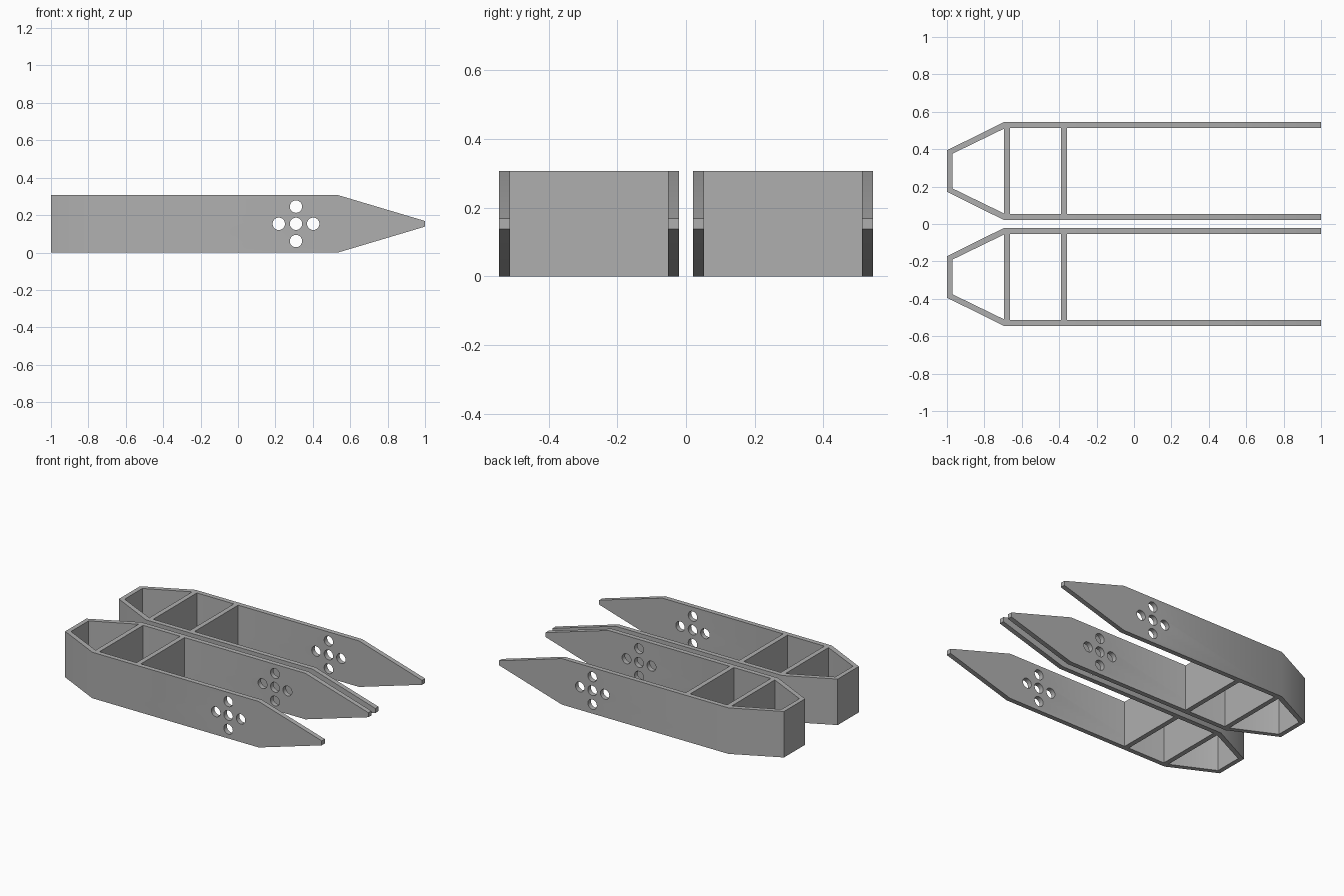
import bpy, bmesh, math
from mathutils import Vector

if "Cube" in bpy.data.objects:
    bpy.data.objects.remove(bpy.data.objects["Cube"])

HEIGHT = 0.307
MID = HEIGHT / 2
OUT, INN = 0.262, 0.23      # half widths of one bracket
CENTRE = 0.283              # distance of each bracket from the middle

grey = bpy.data.materials.new("plain grey")
grey.use_nodes = True
grey.diffuse_color = (0.43, 0.43, 0.43, 1)
grey.node_tree.nodes["Principled BSDF"].inputs["Base Color"].default_value = grey.diffuse_color


def prism(name, points, direction):
    """Extrude a flat polygon along a direction."""
    bm = bmesh.new()
    face = bm.faces.new([bm.verts.new(p) for p in points])
    new = bmesh.ops.extrude_face_region(bm, geom=[face])["geom"]
    bmesh.ops.translate(bm, vec=Vector(direction),
                        verts=[v for v in new if isinstance(v, bmesh.types.BMVert)])
    bmesh.ops.recalc_face_normals(bm, faces=bm.faces)
    mesh = bpy.data.meshes.new(name)
    bm.to_mesh(mesh)
    bm.free()
    mesh.materials.append(grey)
    obj = bpy.data.objects.new(name, mesh)
    bpy.context.collection.objects.link(obj)
    return obj


def apply_booleans(obj, cutters):
    """Cut the object, bake the result and drop the cutters."""
    for cutter, operation in cutters:
        cutter.hide_render = True
        mod = obj.modifiers.new(operation.lower(), 'BOOLEAN')
        mod.object, mod.operation, mod.solver = cutter, operation, 'EXACT'
    bpy.context.view_layer.update()
    depsgraph = bpy.context.evaluated_depsgraph_get()
    mesh = bpy.data.meshes.new_from_object(obj.evaluated_get(depsgraph))
    obj.modifiers.clear()
    obj.data = mesh
    for cutter, _ in cutters:
        bpy.data.objects.remove(cutter)


def bracket(label, y):
    # U-shaped band seen from above: outer half, then inner half
    outer = [(1.0, OUT), (-0.695, OUT), (-1.0, 0.111)]
    inner = [(-0.97, 0.093), (-0.688, INN), (1.0, INN)]
    plan = (outer + [(x, -w) for x, w in reversed(outer)]
            + [(x, -w) for x, w in reversed(inner)] + inner)
    band = prism(label + "_fork_band", [(x, y + w, 0) for x, w in plan], (0, 0, HEIGHT))

    # pointed side outline, blunt at the tip
    taper = [(-1.2, -0.1), (-1.2, HEIGHT + 0.1)]
    corners = []
    for sign in (-1, 1):
        half = [(0.535, MID + sign * MID), (1.0, MID + sign * 0.015)]
        corners.append(half)
    cutters = []
    for (x0, z0), (x1, z1) in corners:
        slope = (z1 - z0) / (x1 - x0)
        end = (1.1, z0 + slope * (1.1 - x0))
        far = z0 + (0.2 if z0 > MID else -0.2)
        pts = [(x0, z0), end, (1.1, far), (x0, far)]
        cutters.append((prism("tip_cutter", [(px, y - 0.4, pz) for px, pz in pts],
                              (0, 0.8, 0)), 'DIFFERENCE'))

    # cross of five round bolt holes through both arms
    for dx, dz in ((0, 0), (1, 0), (-1, 0), (0, 1), (0, -1)):
        ring = [(0.31 + 0.092 * dx + 0.033 * math.cos(a), y - 0.4,
                 MID + 0.092 * dz + 0.033 * math.sin(a))
                for a in (math.tau * i / 32 for i in range(32))]
        cutters.append((prism("hole_cutter", ring, (0, 0.8, 0)), 'DIFFERENCE'))
    apply_booleans(band, cutters)

    bpy.ops.object.select_all(action='DESELECT')
    band.select_set(True)
    bpy.context.view_layer.objects.active = band
    bpy.ops.object.shade_smooth_by_angle(angle=math.radians(30))

    # two cross walls between the arms
    for name, x in (("rear_wall", -0.695), ("middle_wall", -0.39)):
        base = [(x, y - INN, 0), (x + 0.032, y - INN, 0),
                (x + 0.032, y + INN, 0), (x, y + INN, 0)]
        prism(label + "_" + name, base, (0, 0, HEIGHT))


bracket("front", -CENTRE)
bracket("back", CENTRE)
